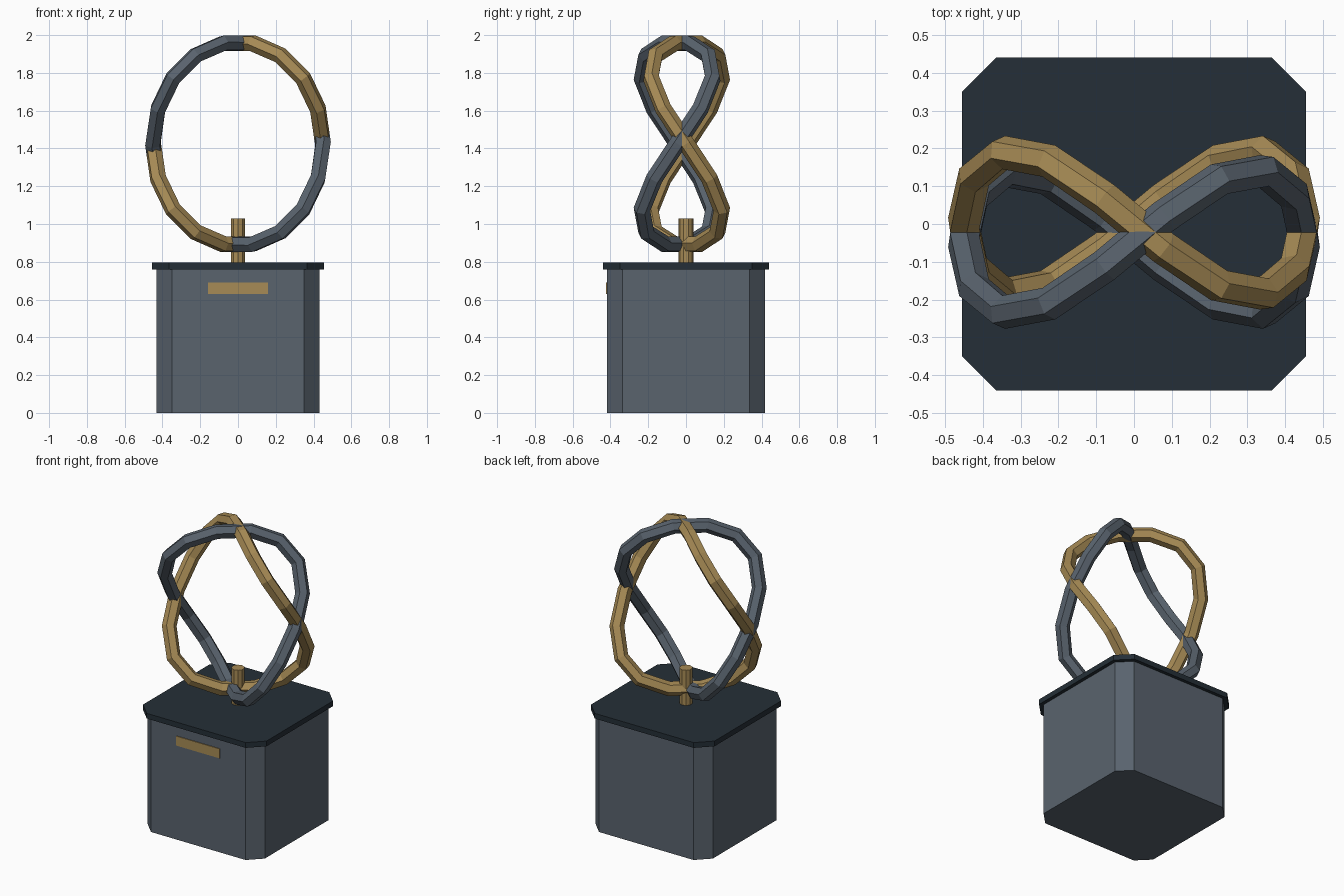
import bpy, bmesh
from math import sin, cos, tau

if "Cube" in bpy.data.objects:
    bpy.data.objects.remove(bpy.data.objects["Cube"])


def material(name, rgb):
    m = bpy.data.materials.new(name)
    m.use_nodes = True
    m.diffuse_color = (*rgb, 1)
    m.node_tree.nodes["Principled BSDF"].inputs["Base Color"].default_value = (*rgb, 1)
    return m


slate = material("slate grey", (0.100, 0.125, 0.155))
gold = material("old gold", (0.39, 0.26, 0.092))
dark = material("dark slate", (0.018, 0.028, 0.038))


def add_mesh(name, bm, mat):
    bmesh.ops.recalc_face_normals(bm, faces=bm.faces)
    mesh = bpy.data.meshes.new(name)
    bm.to_mesh(mesh)
    bm.free()
    mesh.materials.append(mat)
    ob = bpy.data.objects.new(name, mesh)
    bpy.context.collection.objects.link(ob)
    return ob


def chamfered_block(name, hx, hy, cut, z0, z1, mat):
    """Box with its four upright corners cut off."""
    quarter = [(hx, hy - cut), (hx - cut, hy)]
    outline = (quarter + [(-x, y) for x, y in reversed(quarter)]
               + [(-x, -y) for x, y in quarter] + [(x, -y) for x, y in reversed(quarter)])
    bm = bmesh.new()
    base = bm.faces.new([bm.verts.new((x, y, z0)) for x, y in outline])
    top = bmesh.ops.extrude_face_region(bm, geom=[base], use_keep_orig=True)["geom"]
    bmesh.ops.translate(bm, vec=(0, 0, z1 - z0),
                        verts=[v for v in top if isinstance(v, bmesh.types.BMVert)])
    return add_mesh(name, bm, mat)


def wavy_ring(name, wave, y0, mat, steps=18):
    """Upright oval tube that swings forward and back twice per turn."""
    curve = bpy.data.curves.new(name, "CURVE")
    curve.dimensions = "3D"
    curve.bevel_depth = 0.045
    curve.bevel_resolution = 1
    spline = curve.splines.new("POLY")
    spline.points.add(steps - 1)
    for i, p in enumerate(spline.points):
        a = tau * i / steps
        p.co = (0.45 * cos(a), y0 + wave * sin(2 * a), 1.425 + 0.54 * sin(a), 1)
    spline.use_cyclic_u = True
    spline.use_smooth = False
    curve.materials.append(mat)
    ob = bpy.data.objects.new(name, curve)
    bpy.context.collection.objects.link(ob)
    return ob


# Pedestal and its cap
chamfered_block("pedestal", 0.432, 0.418, 0.083, 0, 0.76, slate)
chamfered_block("pedestal_cap", 0.455, 0.44, 0.09, 0.76, 0.795, dark)

# Plaque on the front
bm = bmesh.new()
bmesh.ops.create_cube(bm, size=1)
bmesh.ops.scale(bm, vec=(0.32, 0.008, 0.063), verts=bm.verts)
bmesh.ops.translate(bm, vec=(0, -0.419, 0.66), verts=bm.verts)
add_mesh("plaque", bm, gold)

# Short post holding the rings
bm = bmesh.new()
bmesh.ops.create_cone(bm, cap_ends=True, segments=10, radius1=0.04, radius2=0.04, depth=0.24)
bmesh.ops.translate(bm, vec=(0, 0, 0.91), verts=bm.verts)
add_mesh("post", bm, gold)

# Two interwoven rings
wavy_ring("gold_ring", -0.19, 0.002, gold)
wavy_ring("grey_ring", 0.19, -0.046, slate)
